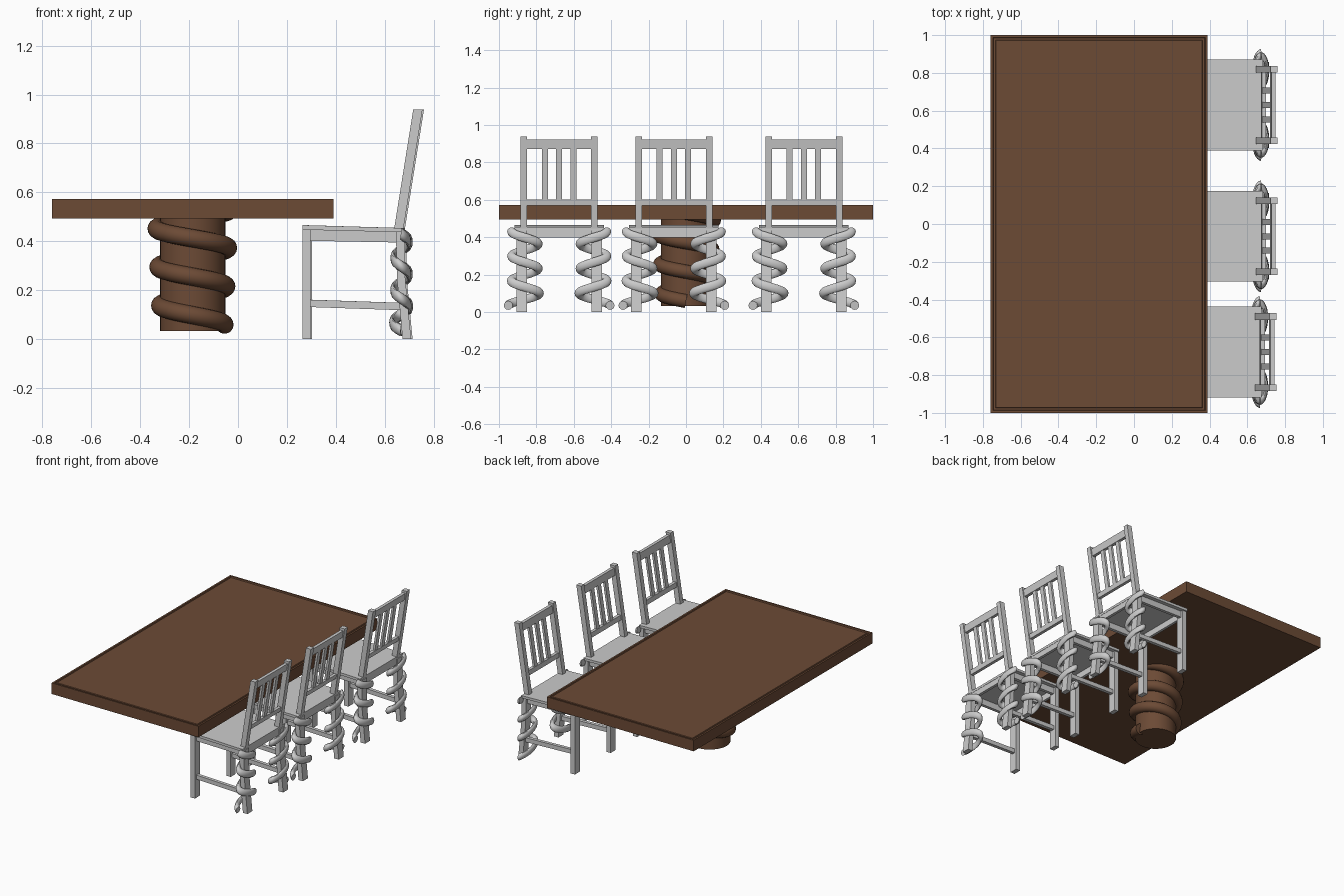
import bpy, bmesh, math
from mathutils import Vector

if "Cube" in bpy.data.objects:
    bpy.data.objects.remove(bpy.data.objects["Cube"])


def material(name, rgb):
    m = bpy.data.materials.new(name)
    m.diffuse_color = (*rgb, 1)
    m.use_nodes = True
    m.node_tree.nodes["Principled BSDF"].inputs["Base Color"].default_value = m.diffuse_color
    return m


BROWN = material("brown wood", (0.15, 0.069, 0.036))
GREY = material("light grey", (0.60, 0.60, 0.60))


def finish(bm, name, mat, smooth=False):
    bmesh.ops.recalc_face_normals(bm, faces=bm.faces)
    me = bpy.data.meshes.new(name)
    bm.to_mesh(me)
    bm.free()
    me.materials.append(mat)
    ob = bpy.data.objects.new(name, me)
    bpy.context.collection.objects.link(ob)
    if smooth:
        bpy.ops.object.select_all(action='DESELECT')
        ob.select_set(True)
        bpy.context.view_layer.objects.active = ob
        bpy.ops.object.shade_smooth_by_angle(angle=math.radians(40))
    return ob


def prism(name, profile, y0, y1, mat=GREY):
    """Side profile in (x, z), extruded from y0 to y1."""
    bm = bmesh.new()
    a = [bm.verts.new((x, y0, z)) for x, z in profile]
    b = [bm.verts.new((x, y1, z)) for x, z in profile]
    n = len(profile)
    bm.faces.new(a)
    bm.faces.new(b[::-1])
    for i in range(n):
        bm.faces.new((a[i], b[i], b[(i + 1) % n], a[(i + 1) % n]))
    return finish(bm, name, mat)


def coil(name, point, steps, radius, mat, sx=1.0, sides=12):
    """Round tube swept along point(t), t in 0..1; sx squashes the section in x."""
    bm = bmesh.new()
    rings = []
    for i in range(steps + 1):
        t = i / steps
        p = point(t)
        d = (point(t + 1e-3) - point(t - 1e-3)).normalized()
        side = d.cross(Vector((0, 0, 1))).normalized()
        up = side.cross(d)
        ring = []
        for k in range(sides):
            a = 2 * math.pi * k / sides
            o = (side * math.cos(a) + up * math.sin(a)) * radius
            q = p + o
            ring.append(bm.verts.new((q.x * sx, q.y, q.z)))
        rings.append(ring)
    for r, s in zip(rings, rings[1:]):
        for k in range(sides):
            m = (k + 1) % sides
            bm.faces.new((r[k], r[m], s[m], s[k]))
    bm.faces.new(rings[0])
    bm.faces.new(rings[-1])
    return finish(bm, name, mat, True)


# Table top with a shallow groove framing the surface
TX = -0.185
top = bmesh.new()
bmesh.ops.create_cube(top, size=1)
for v in top.verts:
    v.co = (TX + v.co.x * 1.15, v.co.y * 2, 0.533 + v.co.z * 0.078)
face = max(top.faces, key=lambda f: f.calc_center_median().z)
for width, depth in ((0.018, 0), (0.004, -0.008), (0.016, 0), (0.004, 0.004)):
    bmesh.ops.inset_region(top, faces=[face], thickness=width, depth=depth)
finish(top, "table_top", BROWN)

# Pedestal and its wrapping coil
ped = bmesh.new()
bmesh.ops.create_cone(ped, cap_ends=True, segments=32, radius1=0.134, radius2=0.134, depth=0.467)
bmesh.ops.translate(ped, verts=ped.verts, vec=(TX, 0, 0.033 + 0.2335))
finish(ped, "table_pedestal", BROWN, True)


def table_path(t):
    a = -2 * math.pi * 3 * t
    r = 0.13 + 0.022 * t
    return Vector((TX + r * math.cos(a), r * math.sin(a), 0.058 + 0.472 * t))


coil("pedestal_coil", table_path, 120, 0.037, BROWN, sides=16)


def lean(z):
    """Front x of the leaning back at height z."""
    return 0.645 + (z - 0.453) * 0.16


def slab(z0, z1, d0, d1):
    return [(lean(z0) + d0, z0), (lean(z0) + d1, z0), (lean(z1) + d1, z1), (lean(z1) + d0, z1)]


def chair(n, cx, cy):
    parts = []

    def add(name, profile, y0, y1):
        parts.append(prism(f"{name}_{n}", profile, y0, y1))

    # Seat, slightly tilted back, and its cross aprons
    add("seat", [(0.27, 0.447), (0.682, 0.437), (0.682, 0.454), (0.27, 0.466)], -0.24, 0.24)
    add("front_apron", [(0.278, 0.402), (0.296, 0.402), (0.296, 0.45), (0.278, 0.45)], -0.18, 0.18)
    add("rear_apron", [(0.66, 0.397), (0.68, 0.397), (0.68, 0.44), (0.66, 0.44)], -0.18, 0.18)
    # Back rails and slats
    add("top_rail", slab(0.872, 0.922, 0.008, 0.03), -0.175, 0.175)
    add("lower_rail", slab(0.57, 0.602, 0.008, 0.03), -0.175, 0.175)
    for i in (-1, 0, 1):
        add("back_slat", slab(0.59, 0.885, 0.011, 0.027), i * 0.076 - 0.016, i * 0.076 + 0.016)
    for s in (-1, 1):
        # Legs, posts, side apron and side stretcher
        add("front_leg", [(0.27, 0), (0.303, 0), (0.303, 0.45), (0.27, 0.45)], s * 0.172, s * 0.228)
        add("rear_leg", [(0.679, 0), (0.714, 0), (0.690, 0.25), (0.688, 0.44),
                         (0.652, 0.44), (0.656, 0.25)], s * 0.172, s * 0.228)
        add("back_post", slab(0.44, 0.938, 0, 0.038), s * 0.171, s * 0.206)
        add("side_apron", [(0.29, 0.402), (0.665, 0.395), (0.665, 0.44), (0.29, 0.45)], s * 0.19, s * 0.212)
        add("side_stretcher", [(0.295, 0.131), (0.675, 0.118), (0.675, 0.148), (0.295, 0.161)],
            s * 0.188, s * 0.212)

        # Flattened coil around the rear leg, mirrored left to right
        def path(t, s=s):
            a = 2 * math.pi * 3 * t
            r = 0.071 + 0.018 * (1 - t) ** 6
            return Vector((-r * math.sin(a), s * (0.183 + r * math.cos(a)), 0.035 + 0.395 * t))

        c = coil(f"leg_coil_{n}", path, 96, 0.024, GREY, sx=0.45)
        c.location.x = 0.672
        parts.append(c)
    for p in parts:
        p.location.x += cx
        p.location.y += cy


for n, (cx, cy) in enumerate(((0, 0.63), (0, -0.065), (-0.006, -0.678)), 1):
    chair(n, cx, cy)
